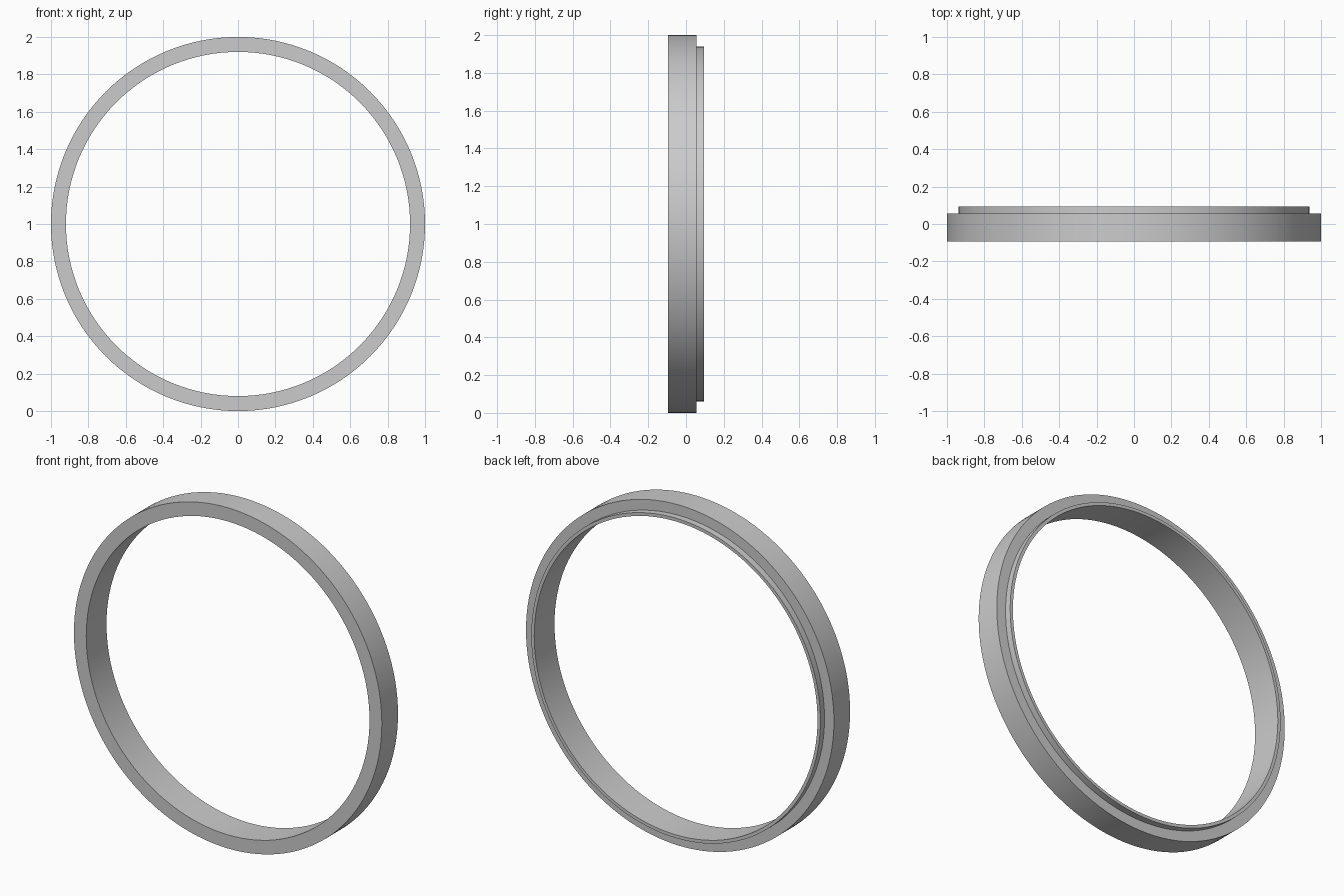
import bpy, bmesh, math
from mathutils import Matrix, Vector

if "Cube" in bpy.data.objects:
    bpy.data.objects.remove(bpy.data.objects["Cube"])

SEGMENTS = 128
# Stepped ring cross-section as (radius, y)
PROFILE = [(0.92, -0.094), (1.0, -0.094), (1.0, 0.056),
           (0.939, 0.056), (0.939, 0.094), (0.92, 0.094)]

# Stepped ring: revolve the section around the y axis
bm = bmesh.new()
rings = []
for i in range(SEGMENTS):
    a = 2 * math.pi * i / SEGMENTS
    rings.append([bm.verts.new((r * math.cos(a), y, 1 + r * math.sin(a)))
                  for r, y in PROFILE])
n = len(PROFILE)
for i in range(SEGMENTS):
    p, q = rings[i], rings[(i + 1) % SEGMENTS]
    for j in range(n):
        k = (j + 1) % n
        bm.faces.new((p[j], p[k], q[k], q[j]))
bmesh.ops.recalc_face_normals(bm, faces=bm.faces)

mesh = bpy.data.meshes.new("stepped_ring")
bm.to_mesh(mesh)
bm.free()
ring = bpy.data.objects.new("stepped_ring", mesh)
bpy.context.collection.objects.link(ring)

# Smooth walls with crisp edges
bpy.context.view_layer.objects.active = ring
ring.select_set(True)
bpy.ops.object.shade_smooth_by_angle(angle=math.radians(30))
